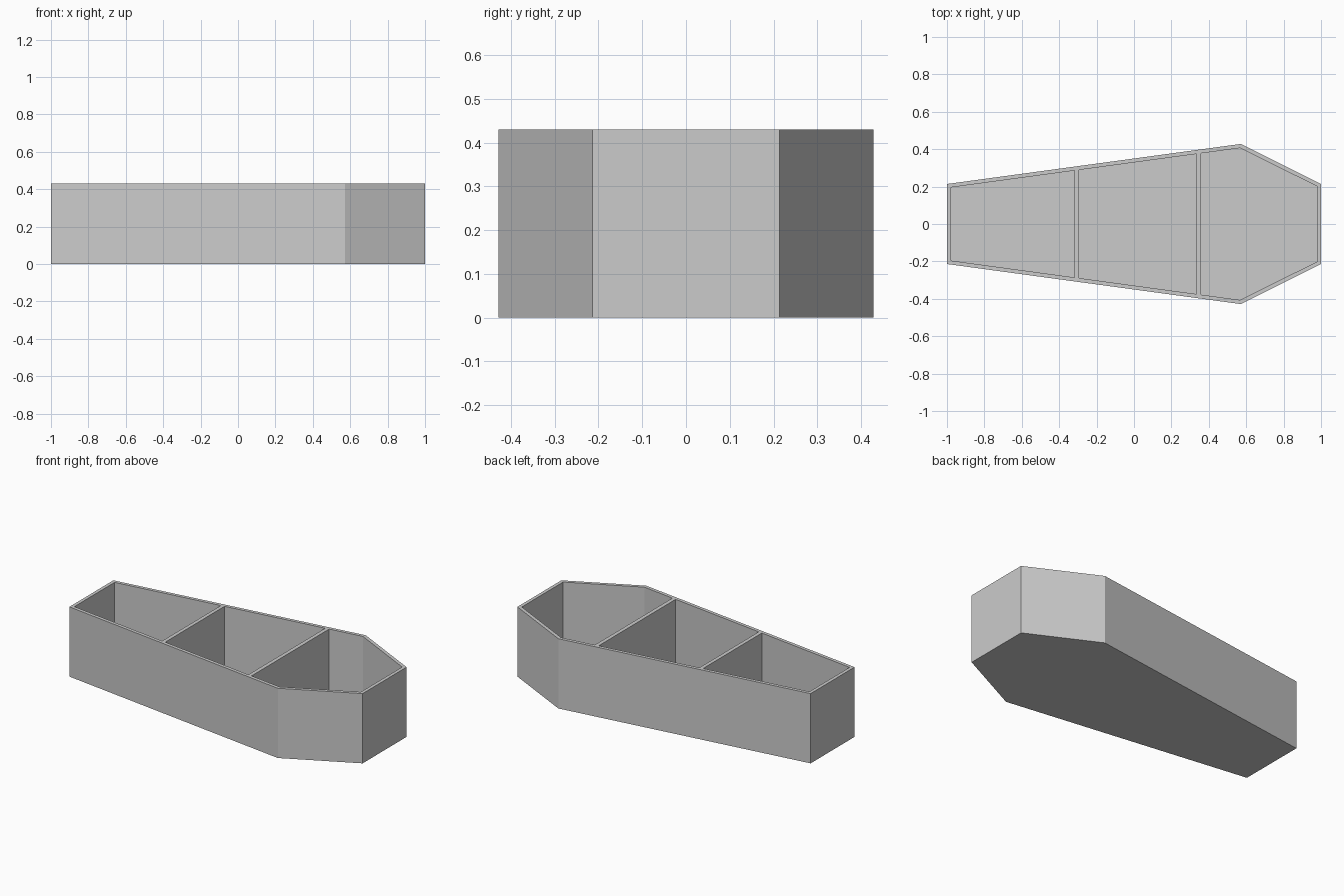
import bpy
import bmesh

if "Cube" in bpy.data.objects:
    bpy.data.objects.remove(bpy.data.objects["Cube"])

HEIGHT = 0.43
WALL = 0.021
FLOOR = 0.021

grey = bpy.data.materials.new("plain grey")
grey.diffuse_color = (0.6, 0.6, 0.6, 1)
grey.use_nodes = True
grey.node_tree.nodes["Principled BSDF"].inputs["Base Color"].default_value = grey.diffuse_color


def finish(bm, name):
    bmesh.ops.recalc_face_normals(bm, faces=bm.faces)
    mesh = bpy.data.meshes.new(name)
    bm.to_mesh(mesh)
    bm.free()
    mesh.materials.append(grey)
    obj = bpy.data.objects.new(name, mesh)
    bpy.context.collection.objects.link(obj)
    return obj


def prism(bm, outline, z0, z1):
    """Extrude a closed outline upward and return its top face."""
    base = bm.faces.new([bm.verts.new((x, y, z0)) for x, y in outline])
    ext = bmesh.ops.extrude_face_region(bm, geom=[base], use_keep_orig=True)["geom"]
    bmesh.ops.translate(bm, vec=(0, 0, z1 - z0),
                        verts=[v for v in ext if isinstance(v, bmesh.types.BMVert)])
    return next(f for f in ext if isinstance(f, bmesh.types.BMFace))


# Tapered six-sided box: inset the lid, then sink it to make the floor
half = [(-1.0, 0.214), (0.571, 0.428), (1.0, 0.214)]
outline = [(x, -y) for x, y in half] + half[::-1]
bm = bmesh.new()
top = prism(bm, outline, 0, HEIGHT)
bmesh.ops.recalc_face_normals(bm, faces=bm.faces)
bmesh.ops.inset_region(bm, faces=[top], thickness=WALL, use_even_offset=True)
sunk = bmesh.ops.extrude_face_region(bm, geom=[top])["geom"]
bmesh.ops.translate(bm, vec=(0, 0, FLOOR - HEIGHT),
                    verts=[v for v in sunk if isinstance(v, bmesh.types.BMVert)])
if top.is_valid:
    bm.faces.remove(top)
finish(bm, "tapered_box")


# Cross dividers, reaching the inner faces of the long walls
def inner_y(x):
    return 0.214 + (x + 1) * 0.214 / 1.571 - WALL * 1.009


for name, x0, x1 in (("narrow_divider", -0.317, -0.294), ("wide_divider", 0.333, 0.357)):
    bm = bmesh.new()
    prism(bm, [(x0, -inner_y(x0)), (x1, -inner_y(x1)),
               (x1, inner_y(x1)), (x0, inner_y(x0))], FLOOR, HEIGHT)
    finish(bm, name)
